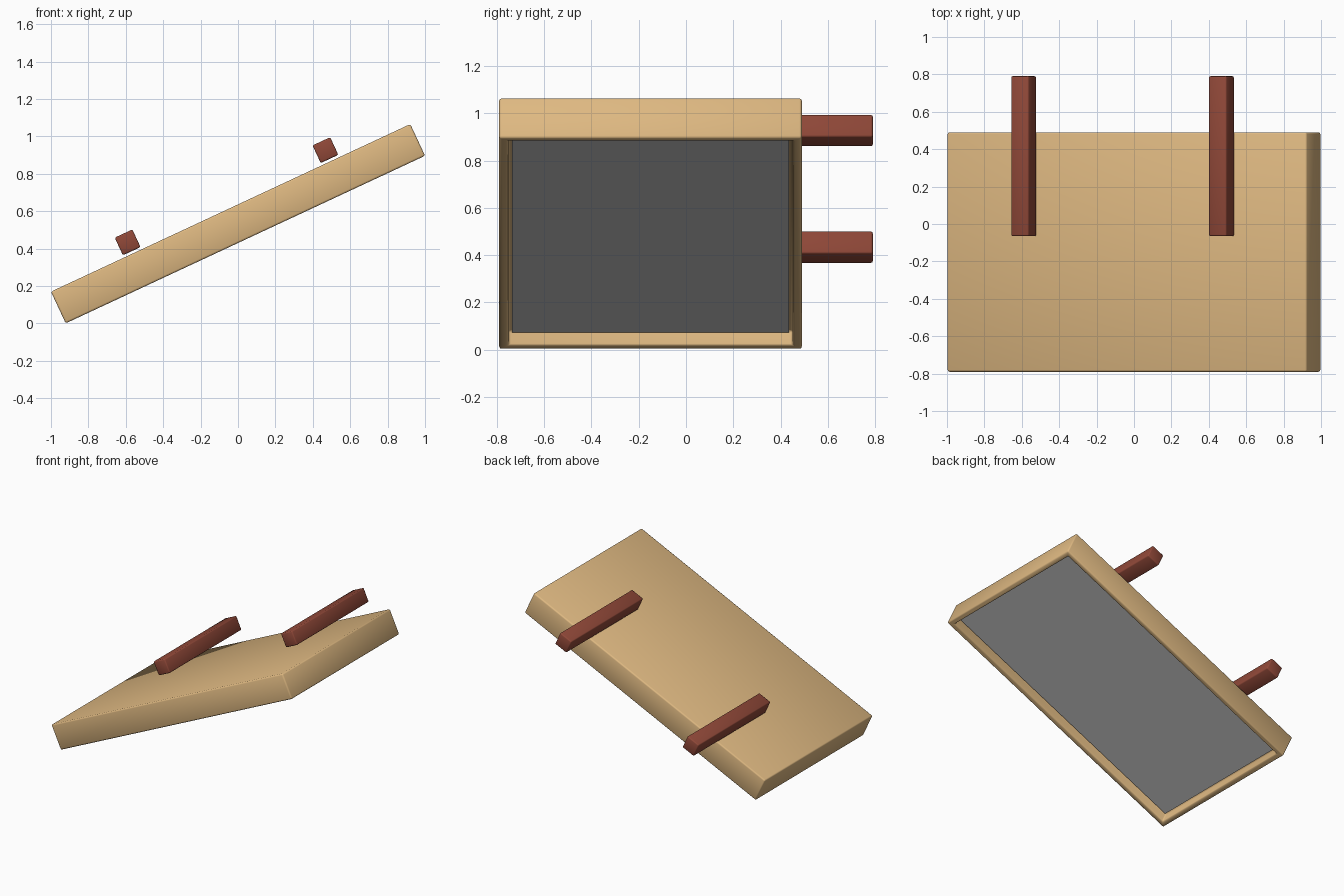
import bpy, bmesh, math
from mathutils import Matrix, Vector

if "Cube" in bpy.data.objects:
    bpy.data.objects.remove(bpy.data.objects["Cube"])

TILT = Matrix.Translation((0, 0, 0.533)) @ Matrix.Rotation(math.radians(-25), 4, 'Y')
L, W, T = 2.12, 1.28, 0.187      # board length, width, thickness
RIM, DEPTH = 0.055, 0.055        # rim width, visible recess depth
BOARD_Y = -0.15


def material(name, rgb):
    m = bpy.data.materials.new(name)
    m.diffuse_color = (*rgb, 1)
    m.use_nodes = True
    m.node_tree.nodes["Principled BSDF"].inputs["Base Color"].default_value = m.diffuse_color
    return m


def box(name, size, centre, mat=None, bevel=0.0, edit=None):
    """Box in the tilted frame, optionally edited and bevelled."""
    bm = bmesh.new()
    bmesh.ops.create_cube(bm, size=1)
    bmesh.ops.scale(bm, vec=size, verts=bm.verts)
    if edit:
        edit(bm)
    me = bpy.data.meshes.new(name)
    bm.to_mesh(me)
    bm.free()
    ob = bpy.data.objects.new(name, me)
    bpy.context.collection.objects.link(ob)
    ob.matrix_world = TILT @ Matrix.Translation(centre)
    if mat:
        me.materials.append(mat)
    if bevel:
        me.shade_smooth()
        mod = ob.modifiers.new("bevel", 'BEVEL')
        mod.width = bevel
        mod.segments = 2
    return ob


def recess(bm):
    bm.normal_update()
    face = min(bm.faces, key=lambda f: f.calc_center_median().z)
    bmesh.ops.inset_region(bm, faces=[face], thickness=RIM)
    new = bmesh.ops.extrude_discrete_faces(bm, faces=[face])["faces"][0]
    bmesh.ops.translate(bm, vec=(0, 0, DEPTH + 0.015), verts=new.verts)


tan = material("tan_wood", (0.73, 0.48, 0.22))
red = material("red_wood", (0.28, 0.065, 0.04))

# Tray-shaped board, hollow underneath
box("board", (L, W, T), (0, BOARD_Y, 0), tan, 0.01, recess)

# Grey panel set in the recess
box("inner_panel", (L - 2 * RIM, W - 2 * RIM, 0.012),
    (0, BOARD_Y, -T / 2 + DEPTH + 0.006))

# Two square bars lying over the board and sticking out at the back
for side, x in (("lower", -0.577), ("upper", 0.59)):
    box(side + "_bar", (0.104, 0.855, 0.104), (x, 0.3625, 0.159), red, 0.008)
